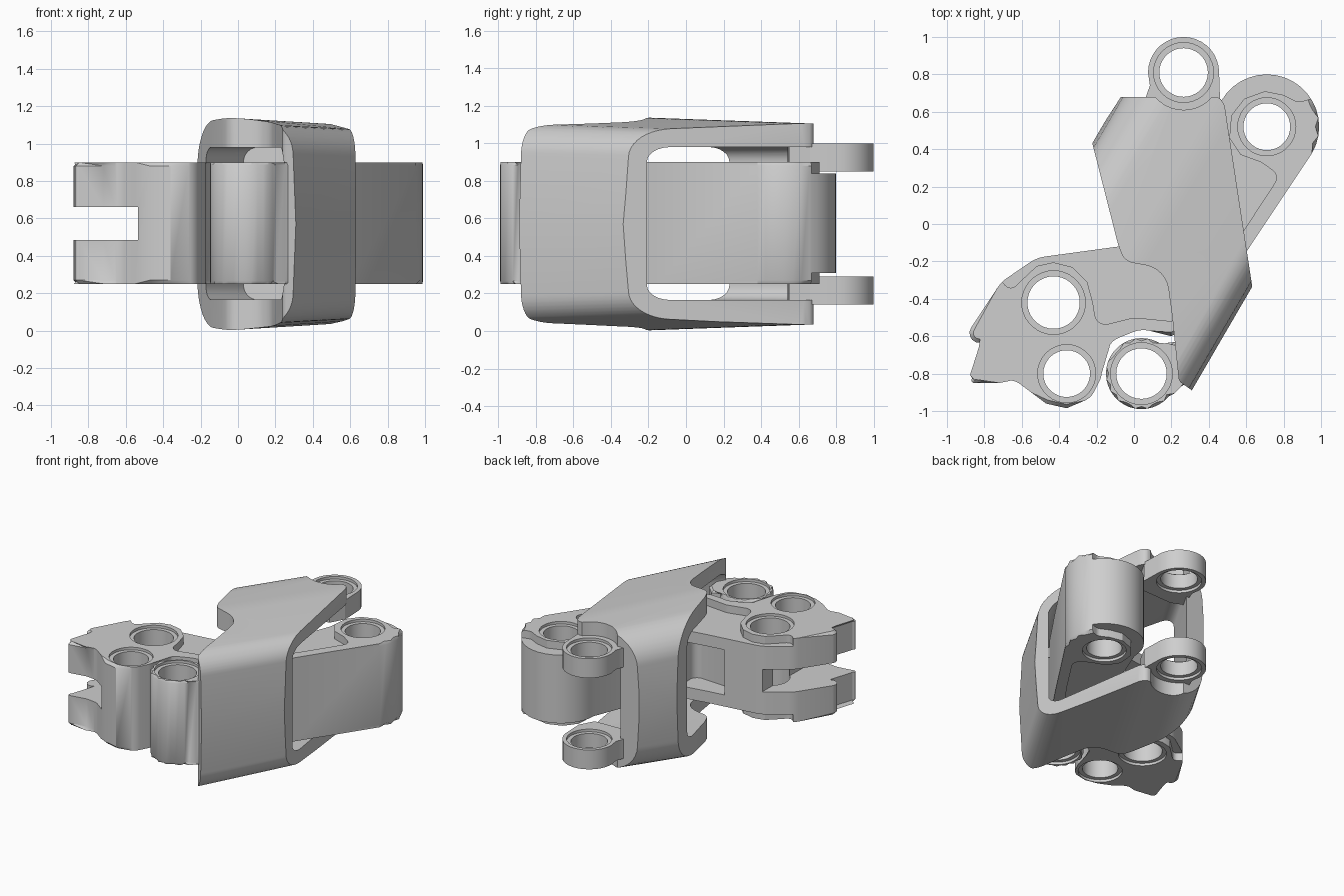
import bpy, bmesh, math
from mathutils import Vector, Matrix

if "Cube" in bpy.data.objects:
    bpy.data.objects.remove(bpy.data.objects["Cube"])

grey = bpy.data.materials.new("machined grey")
grey.diffuse_color = (0.62, 0.62, 0.62, 1)
grey.use_nodes = True
grey.node_tree.nodes["Principled BSDF"].inputs["Base Color"].default_value = grey.diffuse_color


def fillet(pts, n=6):
    """Round polygon corners; each point is (x, y) or (x, y, radius)."""
    out = []
    for i, p in enumerate(pts):
        c = Vector(p[:2])
        r = p[2] if len(p) > 2 else 0
        if not r:
            out.append(c)
            continue
        a = Vector(pts[i - 1][:2]) - c
        b = Vector(pts[(i + 1) % len(pts)][:2]) - c
        ang = a.angle(b)
        cut = min(r / math.tan(ang / 2), a.length * 0.48, b.length * 0.48)
        p0, p2 = c + a.normalized() * cut, c + b.normalized() * cut
        r = cut * math.tan(ang / 2)
        ctr = c + (a.normalized() + b.normalized()).normalized() * (r / math.sin(ang / 2))
        u, v = p0 - ctr, p2 - ctr
        sweep = math.atan2(u.x * v.y - u.y * v.x, u.dot(v))
        for k in range(n + 1):
            t = sweep * k / n
            out.append(ctr + Vector((u.x * math.cos(t) - u.y * math.sin(t),
                                     u.x * math.sin(t) + u.y * math.cos(t))))
    return out


def arc(x, y, r, a0, a1, step=10):
    return [(x + r * math.cos(math.radians(a)), y + r * math.sin(math.radians(a)))
            for a in range(a0, a1, step)]


def prism(name, pts, z0, z1, chamfer=0, matrix=None):
    """Closed solid with outward normals from a plan outline."""
    n = len(pts)
    area = sum(pts[i - 1][0] * pts[i][1] - pts[i][0] * pts[i - 1][1] for i in range(n))
    if area < 0:
        pts = pts[::-1]
    bm = bmesh.new()
    lo = [bm.verts.new((p[0], p[1], z0)) for p in pts]
    hi = [bm.verts.new((p[0], p[1], z1)) for p in pts]
    bm.faces.new(lo[::-1])
    bm.faces.new(hi)
    for i in range(n):
        bm.faces.new((lo[i - 1], lo[i], hi[i], hi[i - 1]))
    if chamfer:
        rim = [e for e in bm.edges if abs(e.verts[0].co.z - e.verts[1].co.z) < 1e-5]
        bmesh.ops.bevel(bm, geom=rim, offset=chamfer, segments=1, affect='EDGES')
    if matrix:
        bm.transform(matrix)
        if matrix.determinant() < 0:
            bmesh.ops.reverse_faces(bm, faces=bm.faces[:])
    me = bpy.data.meshes.new(name)
    bm.to_mesh(me)
    bm.free()
    me.materials.append(grey)
    ob = bpy.data.objects.new(name, me)
    bpy.context.collection.objects.link(ob)
    return ob


def boolean(ob, tool, op='DIFFERENCE'):
    m = ob.modifiers.new("bool", 'BOOLEAN')
    m.operation, m.solver, m.object = op, 'EXACT', tool
    bpy.context.view_layer.objects.active = ob
    bpy.context.view_layer.update()
    bpy.ops.object.modifier_apply(modifier=m.name)
    bpy.data.objects.remove(tool)


def bore(ob, x, y, r, z0, z1):
    """Through hole with a shallow countersink at both ends."""
    boolean(ob, prism("bore_cut", arc(x, y, r, 0, 360), z0 - 0.1, z1 + 0.1))
    for za, zb in ((z0 - 0.1, z0 + 0.02), (z1 - 0.02, z1 + 0.1)):
        boolean(ob, prism("sink_cut", arc(x, y, r + 0.03, 0, 360), za, zb))


def smooth(ob):
    bpy.ops.object.select_all(action='DESELECT')
    ob.select_set(True)
    bpy.context.view_layer.objects.active = ob
    bpy.ops.object.shade_smooth_by_angle(angle=math.radians(30))


# --- lever: forked plate on the left, arm through the sleeve, hub on the right
outline = fillet([
    (-1.02, -0.78, 0.06), (-0.71, -0.31, 0.2), (-0.52, -0.18, 0.2), (-0.08, -0.12),
    (0.2, -0.07, 0.15), (0.42, 0.22, 0.15)])
outline += arc(0.71, 0.52, 0.28, -30, 181)[::-1]
outline += fillet([
    (0.6, -0.15), (0.36, -0.5, 0.1), (0.2, -0.6), (0.04, -0.56, 0.15), (-0.11, -0.62, 0.1),
    (-0.165, -0.7), (-0.175, -0.82, 0.1), (-0.23, -0.93, 0.1), (-0.36, -0.985), (-0.47, -0.96),
    (-0.55, -0.9), (-0.63, -0.84, 0.1), (-0.72, -0.83), (-0.97, -0.87, 0.06)])
lever = prism("lever", outline, 0.25, 0.9, chamfer=0.02)

# lowered centre band on both faces, stepping around the bosses
step = fillet([
    (-0.85, -0.15), (-0.73, -0.28), (-0.66, -0.36, 0.04), (-0.59, -0.29), (-0.52, -0.225),
    (-0.43, -0.205), (-0.33, -0.23), (-0.25, -0.31), (-0.22, -0.42), (-0.2, -0.55, 0.06),
    (0.0, -0.5, 0.1), (0.2, -0.52), (0.35, -0.37), (0.59, -0.03), (0.78, 0.26, 0.05),
    (0.68, 0.33), (0.57, 0.37), (0.51, 0.46), (0.52, 0.58), (0.59, 0.67), (0.7, 0.71),
    (0.8, 0.69), (0.88, 0.65, 0.05), (0.98, 0.68), (1.1, 0.9), (0.3, 0.95), (0.0, 0.3),
    (-0.5, 0.0)], 4)
for z0, z1 in ((0.1, 0.31), (0.84, 1.05)):
    boolean(lever, prism("step_cut", step, z0, z1))

# fork slot and rear side pocket
boolean(lever, prism("slot_cut", [(-1.2, -1.2), (-0.54, -1.2), (-0.52, 0.1), (-1.2, 0.1)],
                     0.485, 0.66))
boolean(lever, prism("pocket_cut", fillet([(-0.26, 0.1), (-0.22, -0.26, 0.06),
                                           (0.12, -0.28, 0.06), (0.1, 0.1)]), 0.4, 0.75))
for x, y, r in ((-0.43, -0.42, 0.14), (-0.36, -0.8, 0.125), (0.71, 0.52, 0.125)):
    bore(lever, x, y, r, 0.25, 0.9)
smooth(lever)

# --- sleeve: crowned rounded tube, trimmed to its slanted plan shape
frame = Matrix(((0.864, 0, 0.503, 0), (-0.503, 0, 0.864, 0), (0, 1, 0, 0), (0, 0, 0, 1)))
upper = [(0.715, 0.57), (0.69, 1.075, 0.16), (0.1, 1.137, 1.0), (-0.38, 1.125, 0.25),
         (-0.41, 0.57)]
lower = [(s, 1.14 - z, r) for s, z, r in upper[3:0:-1]]
sleeve = prism("sleeve", fillet(upper + lower, 10), -2, 2, matrix=frame)
for v in sleeve.data.vertices:      # slight taper towards the back
    t = 0.503 * v.co.x + 0.864 * v.co.y
    v.co.z = 0.57 + (v.co.z - 0.57) * (1 - 0.055 * (t + 0.17))
opening = fillet([(-0.265, 0.165, 0.08), (0.635, 0.165, 0.08),
                  (0.635, 0.98, 0.08), (-0.265, 0.98, 0.08)])
boolean(sleeve, prism("opening_cut", opening, -2.2, 2.2, matrix=frame))
plan = fillet([(-0.07, 0.68), (0.46, 0.68, 0.05), (0.485, 0.63), (0.633, -0.34), (0.31, -0.89),
               (0.24, -0.84, 0.04), (0.205, -0.5), (0.17, -0.24, 0.18), (-0.05, -0.2, 0.08),
               (-0.085, -0.11), (-0.225, 0.44)])
boolean(sleeve, prism("plan_cut", plan, -0.2, 1.4), 'INTERSECT')
boolean(sleeve, prism("ear_relief", arc(0.265, 0.81, 0.2, 0, 360), -0.2, 1.4))
smooth(sleeve)

# --- pair of ears on the back of the sleeve
ear_shape = arc(0.265, 0.81, 0.19, 0, 181)
ear_shape += [(0.085, 0.74), (0.06, 0.67), (0.02, 0.58), (0.12, 0.54), (0.4, 0.55), (0.46, 0.66)]
for name, z0, z1 in (("lower_ear", 0.14, 0.29), ("upper_ear", 0.85, 1.0)):
    ear = prism(name, ear_shape, z0, z1)
    bore(ear, 0.265, 0.81, 0.13, z0, z1)
    smooth(ear)

# --- front barrel joined to the sleeve wall by a web
barrel_shape = arc(0.04, -0.8, 0.19, 50, 331)
barrel_shape += [(0.25, -0.87), (0.3, -0.84), (0.29, -0.7), (0.22, -0.63), (0.18, -0.65)]
barrel = prism("front_barrel", barrel_shape, 0.25, 0.9, chamfer=0.015)
bore(barrel, 0.04, -0.8, 0.135, 0.25, 0.9)
smooth(barrel)
